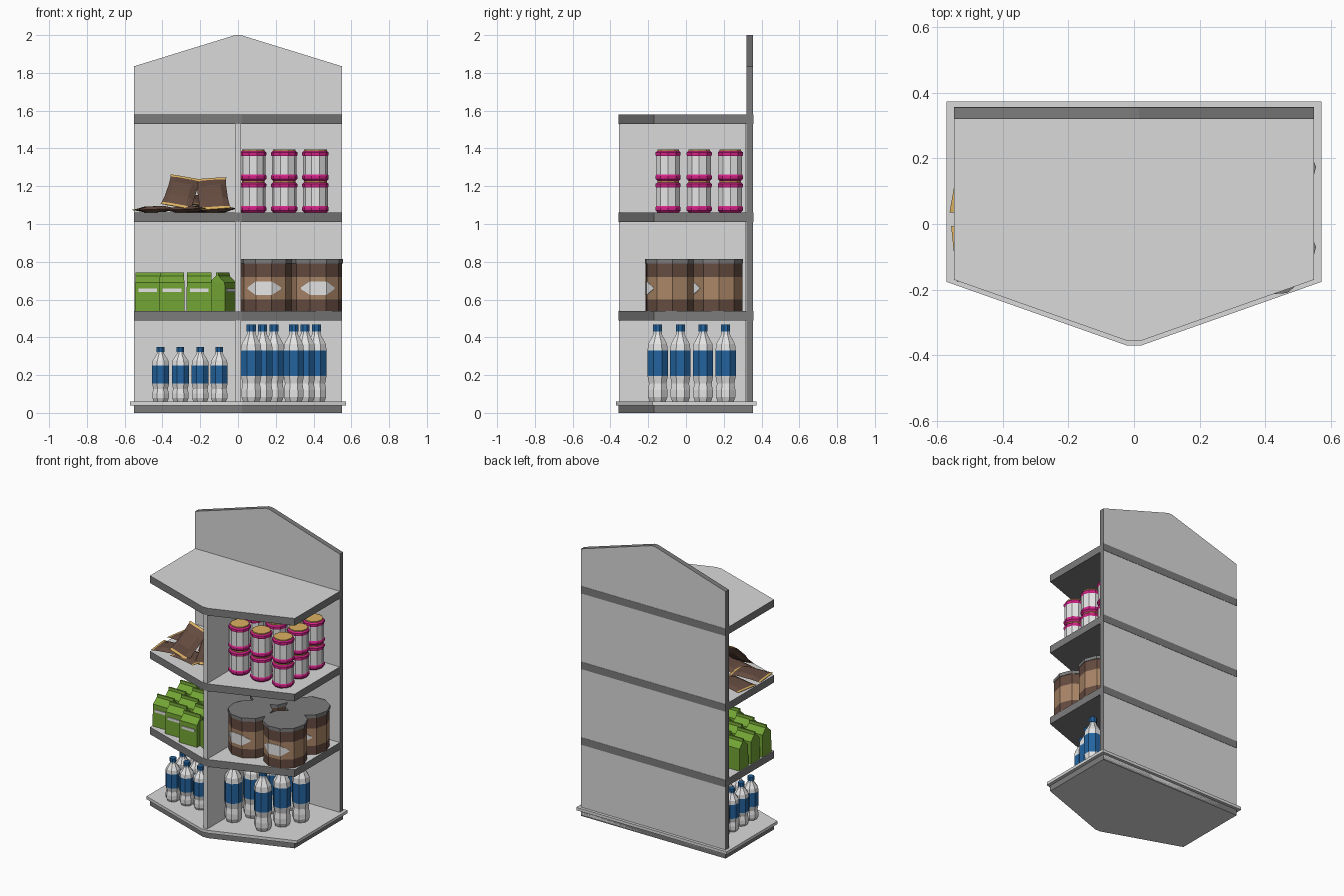
import bpy, bmesh, random
from math import sin, cos, pi, radians
from mathutils import Matrix, Vector

random.seed(4)
if "Cube" in bpy.data.objects:
    bpy.data.objects.remove(bpy.data.objects["Cube"])


def material(name, *rgb):
    m = bpy.data.materials.new(name)
    m.use_nodes = True
    m.diffuse_color = (*rgb, 1)
    m.node_tree.nodes["Principled BSDF"].inputs["Base Color"].default_value = (*rgb, 1)
    return m


LIGHT = material("light grey", .7, .7, .7)
DARK = material("dark grey", .2, .2, .2)
WHITE = material("white", .78, .78, .78)
BLUE = material("blue", .017, .127, .35)
BROWN = material("dark brown", .13, .072, .052)
TAN = material("tan", .4, .235, .135)
GREEN = material("green", .17, .37, .035)
PINK = material("pink", .66, .017, .25)
GOLD = material("gold", .72, .44, .12)


def build(name, *parts):
    """Loft each part: (rings, colour of every segment, start cap, end cap)."""
    bm = bmesh.new()
    mesh = bpy.data.meshes.new(name)
    mats = []

    def face(verts, mat):
        if mat not in mats:
            mats.append(mat)
            mesh.materials.append(mat)
        bm.faces.new(verts).material_index = mats.index(mat)

    for rings, colours, start, end in parts:
        loops = [[bm.verts.new(p) for p in ring] for ring in rings]
        for a, b, colour in zip(loops, loops[1:], colours):
            for i in range(len(a)):
                j = (i + 1) % len(a)
                face((a[i], a[j], b[j], b[i]), colour)
        face(loops[0][::-1], start)
        face(loops[-1], end)
    bmesh.ops.recalc_face_normals(bm, faces=bm.faces)
    bm.to_mesh(mesh)
    bm.free()
    return mesh


def place(name, mesh, loc=(0, 0, 0), rot=(0, 0, 0), scale=(1, 1, 1)):
    ob = bpy.data.objects.new(name, mesh)
    ob.location, ob.scale = loc, scale
    ob.rotation_euler = [radians(a) for a in rot]
    bpy.context.collection.objects.link(ob)
    return ob


def rect(w, d, z, y=0):
    return [(-w, y - d, z), (w, y - d, z), (w, y + d, z), (-w, y + d, z)]


def lathe(profile, sides):
    """Rings from (radius, height), with one flat side facing the front."""
    turn = [-pi / 2 + pi / sides + 2 * pi * i / sides for i in range(sides)]
    return [[(r * cos(a), r * sin(a), z) for a in turn] for r, z in profile]


def slab(z0, z1, back, grow=1.0):
    outline = [(.55, back), (.55, -.17), (.02, -.357), (-.02, -.357), (-.55, -.17), (-.55, back)]
    return [[(x * grow, y * grow, z) for x, y in outline] for z in (z0, z1)]


# Stand: base, floor plate, shelves, back panel, divider
place("base", build("base", (slab(0, .04, .355), [DARK], LIGHT, DARK)))
place("floor_plate", build("floor_plate", (slab(.04, .06, .36, 1.04), [LIGHT], LIGHT, LIGHT)))
for n, z in enumerate((.49, 1.01, 1.53)):
    place(f"shelf_{n + 1}", build("shelf", (slab(z, z + .05, .357), [DARK], DARK, LIGHT)))
gable = [(-.55, .01), (.55, .01), (.55, 1.835), (.015, 2), (-.015, 2), (-.55, 1.835)]
place("back_panel", build("back_panel", (
    [[(x, y, z) for x, z in gable] for y in (.32, .355)], [DARK], LIGHT, LIGHT)))
place("divider", build("divider", (
    [rect(.015, .336, z, -.018) for z in (.06, 1.53)], [LIGHT], LIGHT, LIGHT)))

# Drink bottles: large on the left half, small on the right half
bottle = build("bottle", (
    lathe([(.046, 0), (.056, .025), (.056, .06), (.05, .095), (.058, .135), (.058, .27),
           (.054, .305), (.025, .355), (.023, .37), (.026, .37), (.026, .407)], 8),
    [WHITE] * 4 + [BLUE] + [WHITE] * 3 + [BLUE] * 2, WHITE, BLUE))
for r in range(4):
    for c in range(2):
        x = .07 + .06 * (r % 3) + .225 * c
        place("large_bottle", bottle, (x, -.15 + .12 * r, .06))
for x in (-.41, -.305, -.2, -.1):
    for y in (-.12, -.015, .09, .195):
        place("small_bottle", bottle, (x, y, .06), scale=(.84, .84, .71))

# Tubs with a pointed label wrapped over the front sides
R = .137
label = []
for deg, r, h in ((-42, .957, .004), (-18, 1, .036), (18, 1, .036), (42, .957, .004)):
    a = radians(deg) - pi / 2
    label.append([((r * R + o) * cos(a), (r * R + o) * sin(a), .12 + k * h)
                  for o, k in ((-.004, -1), (.003, -1), (.003, 1), (-.004, 1))])
tub = build("tub", (
    lathe([(R, 0), (R, .06), (R, .18), (R, .252), (R + .004, .252), (R + .004, .275)], 10),
    [BROWN, TAN, BROWN, DARK, DARK], BROWN, DARK),
    (label, [WHITE] * 3, WHITE, WHITE))
for x, turn in ((.15, -6), (.415, 4)):
    for y in (-.08, .165):
        place("tub", tub, (x, y, .54), (0, 0, turn))

# Stacked cans
can = build("can", (
    lathe([(.058, 0), (.07, .012), (.07, .028), (.066, .034), (.066, .132), (.07, .138),
           (.07, .152), (.06, .16), (.06, .167)], 10),
    [PINK] * 3 + [WHITE] + [PINK] * 3 + [GOLD], PINK, GOLD))
for x in (.08, .245, .41):
    for y in (-.095, .07, .235):
        for z in (1.06, 1.227):
            place("can", can, (x, y, z))

# Gable-topped packs following the slanted shelf edge
pack = build("pack", (
    [rect(.068, .05, 0), rect(.066, .046, .15), rect(.064, .008, .185), rect(.064, .006, .203)],
    [GREEN] * 3, GREEN, GREEN),
    ([rect(.05, .003, z, -.049) for z in (.1, .118)], [WHITE], WHITE, WHITE))
for x, front, turn in ((-.478, -.1, 0), (-.35, -.145, 0), (-.205, -.2, 0), (-.08, -.17, 62)):
    for r in range(4):
        if front + .125 * r < .26:
            place("pack", pack, (x, front + .125 * r, .54), (0, 0, turn))


# Pillow bags with crimped ends
def bag_ring(v, w, t):
    return [(-w, v, 0), (-w * .6, v, -t), (w * .6, v, -t), (w, v, 0), (w * .6, v, t), (-w * .6, v, t)]


half = [(.11, .086, .002), (.095, .082, .004), (.045, .078, .02)]
bag = build("bag", (
    [bag_ring(-v, w, t) for v, w, t in half] + [bag_ring(*s) for s in half[::-1]],
    [GOLD] + [BROWN] * 3 + [GOLD], GOLD, GOLD))
for x, y, turn in ((-.44, .1, 80), (-.44, -.08, 96), (-.23, .14, 15), (-.12, -.08, 100),
                   (-.27, -.12, 75), (-.12, .2, -8)):
    place("flat_bag", bag, (x, y, 1.078), (random.uniform(-3, 3), 0, turn), (1, 1, .8))
place("leaning_bag", bag, (-.3, -.1, 1.17), (46, 10, -10))
place("leaning_bag", bag, (-.135, -.1, 1.16), (48, -4, 5))
place("leaning_bag", bag, (-.22, .04, 1.125), (14, 5, 30))
